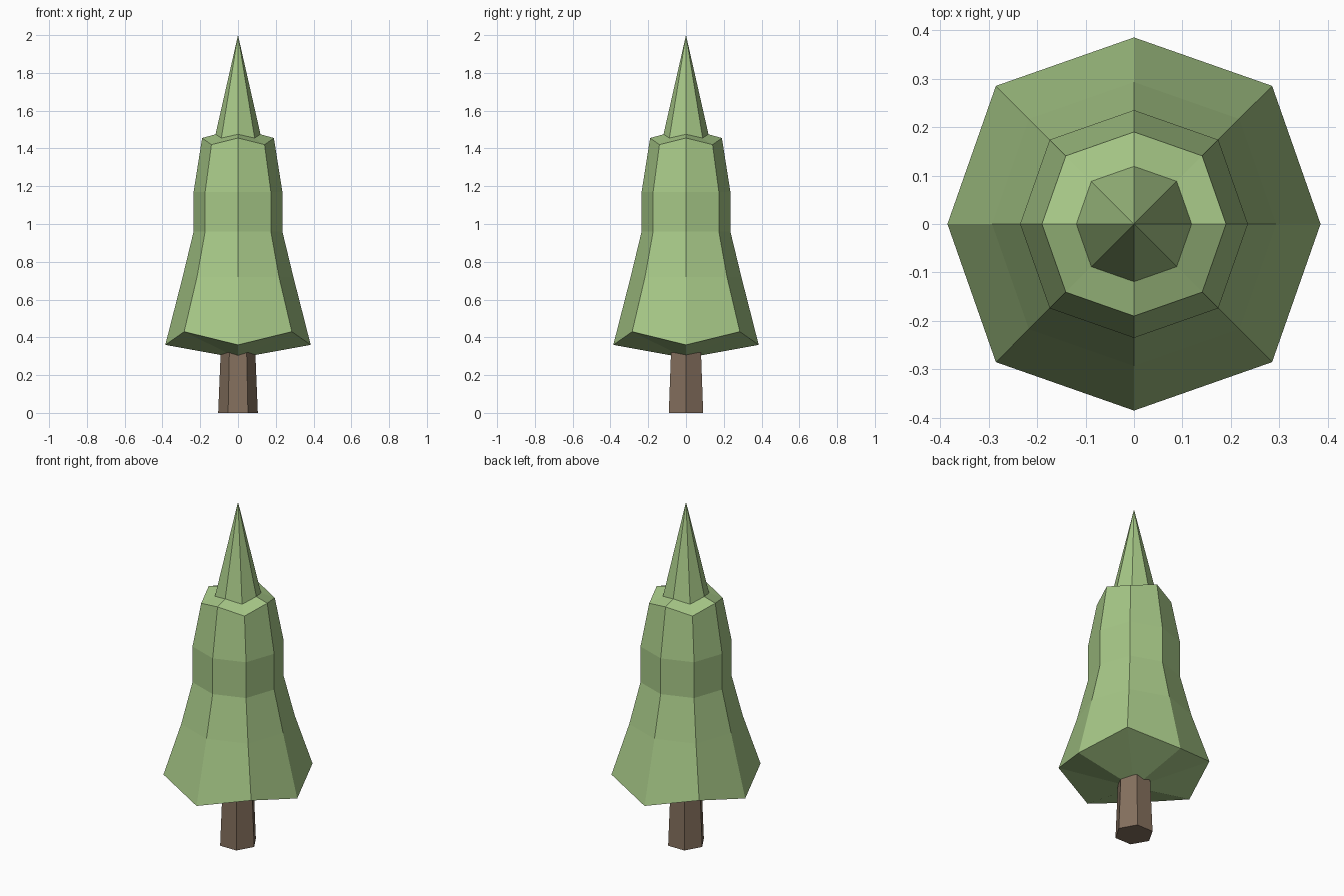
import bpy
import bmesh
from math import cos, sin, tau

default = bpy.data.objects.get("Cube")
if default:
    bpy.data.objects.remove(default, do_unlink=True)


def material(name, rgb):
    mat = bpy.data.materials.new(name)
    mat.use_nodes = True
    mat.diffuse_color = (*rgb, 1)
    mat.node_tree.nodes["Principled BSDF"].inputs["Base Color"].default_value = (*rgb, 1)
    return mat


def lathe(name, sides, rings, mat, bottom=None, top=None):
    """Stack rings of (radius, z, corner_z); odd vertices bulge and use corner_z."""
    bm = bmesh.new()
    loops = []
    for radius, z, corner_z in rings:
        loop = []
        for i in range(sides):
            odd = i % 2 and corner_z is not None
            r = radius * 1.047 if odd else radius
            a = tau * i / sides
            loop.append(bm.verts.new((r * cos(a), r * sin(a), corner_z if odd else z)))
        loops.append(loop)
    for low, high in zip(loops, loops[1:]):
        for i in range(sides):
            j = (i + 1) % sides
            bm.faces.new((low[i], low[j], high[j], high[i]))
    # Close each end with a pointed fan, or with a flat cap
    for loop, tip in ((loops[0], bottom), (loops[-1], top)):
        if tip is None:
            bm.faces.new(loop)
        else:
            apex = bm.verts.new((0, 0, tip))
            for i in range(sides):
                bm.faces.new((loop[i], loop[(i + 1) % sides], apex))
    bmesh.ops.recalc_face_normals(bm, faces=bm.faces)
    mesh = bpy.data.meshes.new(name)
    bm.to_mesh(mesh)
    bm.free()
    mesh.materials.append(mat)
    obj = bpy.data.objects.new(name, mesh)
    bpy.context.collection.objects.link(obj)
    return obj


leaf_green = material("leaf green", (0.38, 0.57, 0.24))
bark_brown = material("bark brown", (0.23, 0.16, 0.11))

# Tapered six-sided trunk
lathe("trunk", 6, [(0.105, 0, None), (0.09, 0.36, None)], bark_brown)

# Foliage: zigzag skirt, waist, shoulder ledge and tall pointed tip
lathe("foliage", 8, [
    (0.385, 0.36, 0.43),
    (0.293, 0.72, 0.72),
    (0.235, 0.96, 0.96),
    (0.235, 1.17, 1.17),
    (0.19, 1.455, 1.42),
    (0.119, 1.475, 1.455),
], leaf_green, bottom=0.29, top=2.0)
